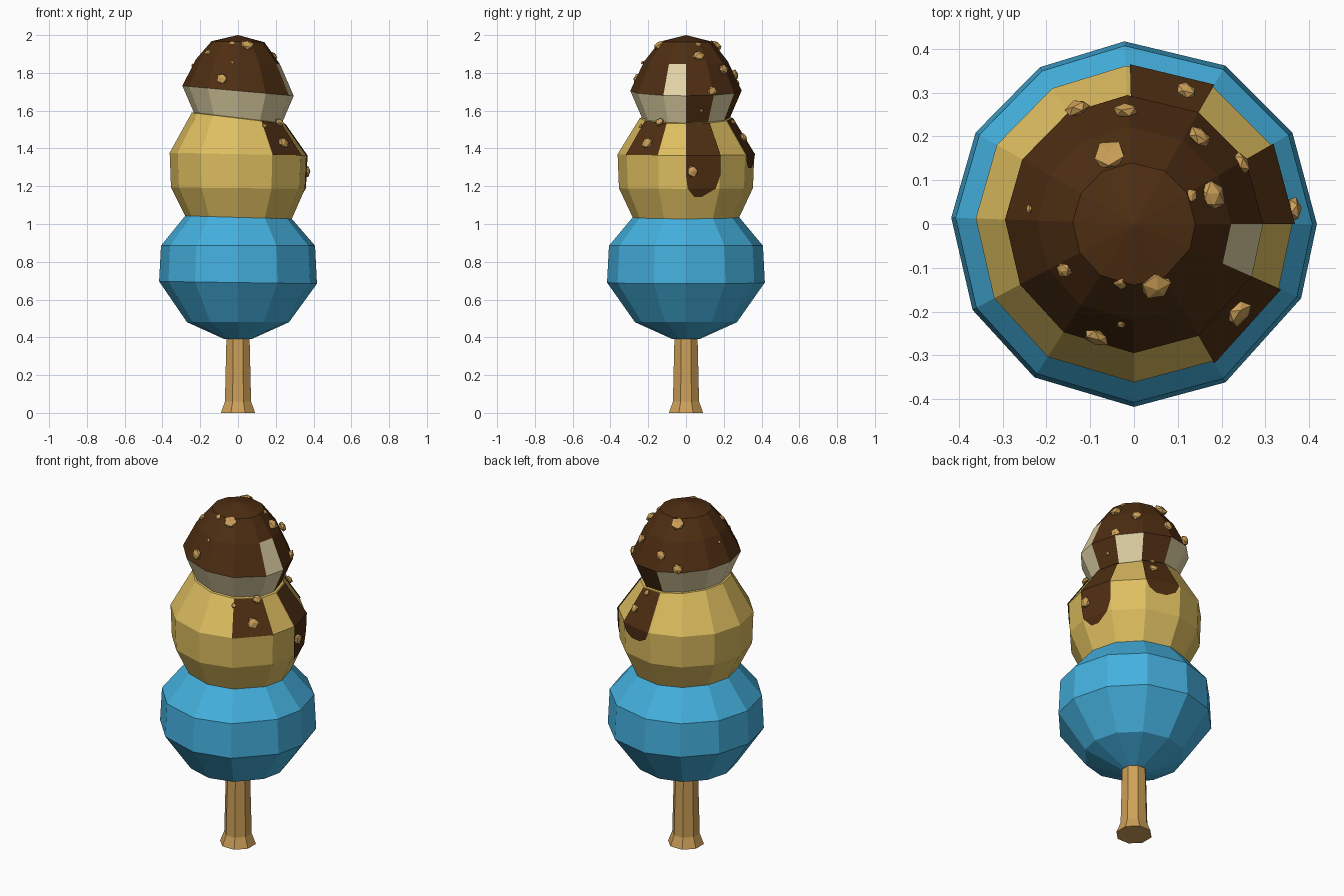
import bpy, bmesh, math, random
from mathutils import Vector

random.seed(4)
if bpy.data.objects.get("Cube"):
    bpy.data.objects.remove(bpy.data.objects["Cube"], do_unlink=True)


def make_material(name, red, green, blue):
    mat = bpy.data.materials.new(name)
    mat.use_nodes = True
    mat.diffuse_color = (red, green, blue, 1)
    mat.node_tree.nodes["Principled BSDF"].inputs["Base Color"].default_value = (red, green, blue, 1)
    return mat


blue = make_material("blue ice", .058, .434, .73)
yellow = make_material("yellow ice", .73, .515, .117)
cream = make_material("cream ice", .745, .645, .376)
chocolate = make_material("chocolate", .076, .027, .006)
wood = make_material("wood and nut", .61, .352, .098)

# Slightly uneven facet directions shared by all three scoops
ANGLES = [math.radians(a) for a in (0, 30, 60, 93, 121, 150, 178, 208, 237, 270, 300, 336)]


def finish(name, bm, *materials):
    mesh = bpy.data.meshes.new(name)
    bm.to_mesh(mesh)
    bm.free()
    for mat in materials:
        mesh.materials.append(mat)
    obj = bpy.data.objects.new(name, mesh)
    bpy.context.collection.objects.link(obj)
    return obj


def ring_point(ring, angle):
    radius, height, tilt = ring
    x = radius * math.cos(angle)
    return Vector((x, radius * math.sin(angle), height + tilt * x))


def lathe(name, rings, angles, materials, rule=None):
    """Closed faceted body; rule(band, side) picks the material slot."""
    bm = bmesh.new()
    loops = [[bm.verts.new(ring_point(ring, a)) for a in angles] for ring in rings]
    count = len(angles)
    for band, (low, high) in enumerate(zip(loops, loops[1:])):
        for side in range(count):
            after = (side + 1) % count
            face = bm.faces.new((low[side], low[after], high[after], high[side]))
            if rule:
                face.material_index = rule(band, side)
    bm.faces.new(loops[0][::-1])
    cap = bm.faces.new(loops[-1])
    if rule:
        cap.material_index = rule(len(rings), 0)
    bmesh.ops.remove_doubles(bm, verts=bm.verts, dist=.0005)
    bmesh.ops.recalc_face_normals(bm, faces=bm.faces)
    return finish(name, bm, *materials)


# Octagonal stick with a flared foot
stick_rings = [(.098, 0, 0), (.075, .06, 0), (.065, .45, 0)]
lathe("stick", stick_rings, [math.tau * (i + .5) / 8 for i in range(8)], [wood])

# Bottom and middle scoops
blue_rings = [(.07, .39, 0), (.27, .48, 0), (.418, .69, -.015), (.408, .885, 0),
              (.27, 1.05, -.02), (.12, 1.09, 0)]
lathe("bottom_scoop", blue_rings, ANGLES, [blue])

yellow_rings = [(.15, .98, 0), (.28, 1.03, -.05), (.355, 1.19, -.01), (.362, 1.37, -.02),
                (.245, 1.56, -.12), (.12, 1.59, -.1)]
lathe("middle_scoop", yellow_rings, ANGLES, [yellow])


# Top scoop dipped in chocolate, with two runs and one bare notch
def dip_rule(band, side):
    if band == 1:
        return int(side in (0, 2))
    if band == 2:
        return int(side != 11)
    return int(band > 2)


top_rings = [(.1, 1.53, -.1), (.228, 1.55, -.12), (.295, 1.705, -.09), (.222, 1.86, -.06),
             (.14, 1.965, -.02), (.001, 2, 0)]
lathe("top_scoop", top_rings, ANGLES, [cream, chocolate], dip_rule)


# Chocolate drips lying on single facets of the middle scoop
def drip(name, side, rows):
    """Rows hold (ring position, start, end) across one facet."""
    bm = bmesh.new()
    start, end = ANGLES[side], ANGLES[(side + 1) % len(ANGLES)]

    def spot(level, across):
        base = min(int(level), len(yellow_rings) - 2)
        low, high = yellow_rings[base], yellow_rings[base + 1]
        left, right = (ring_point(low, a).lerp(ring_point(high, a), level - base)
                       for a in (start, end))
        point = left.lerp(right, across)
        return point + Vector((point.x, point.y, 0)).normalized() * .006

    pairs = [[bm.verts.new(spot(level, u)) for u in (first, last)] for level, first, last in rows]
    for upper, lower in zip(pairs, pairs[1:]):
        bm.faces.new((lower[0], lower[1], upper[1], upper[0]))
    return finish(name, bm, chocolate)


drip("long_side_drip", 0, [(4, 0, 1), (3, 0, 1), (2.4, 0, 1), (2, .05, .87), (1.75, .25, .5)])
drip("back_drip", 2, [(4, 0, .95), (3, 0, .95), (2.75, .1, .85), (2.6, .3, .6)])
drip("front_drip", 10, [(4, 0, 1), (3, 0, 1)])

# Chopped nuts: x, y, z and size
NUTS = [
    (-.055, .155, 1.945, .04), (-.13, .265, 1.74, .03), (-.02, .26, 1.79, .03),
    (.15, .2, 1.82, .03), (.12, .305, 1.46, .026), (.245, .14, 1.7, .03),
    (.18, .065, 1.89, .034), (.13, .065, 1.95, .018), (.365, .035, 1.28, .034),
    (-.24, .035, 1.84, .011), (-.16, -.105, 1.91, .02), (-.03, -.13, 1.955, .02),
    (.05, -.14, 1.945, .037), (-.085, -.26, 1.77, .03), (.24, -.205, 1.43, .034),
    (.22, -.14, 1.54, .026), (-.03, -.23, 1.855, .011), (.14, -.24, 1.52, .014),
    (.25, .08, 1.6, .012), (.08, .25, 1.54, .018),
]
bm = bmesh.new()
for x, y, z, size in NUTS:
    spot = Vector((x, y, z))
    outward = spot - Vector((0, 0, 1.72 if z > 1.58 else 1.3))
    turn = outward.to_track_quat("Z", "Y")
    for v in bmesh.ops.create_icosphere(bm, subdivisions=1, radius=size)["verts"]:
        v.co *= random.uniform(.85, 1.1)
        v.co.z *= .6
        v.co = spot + turn @ v.co
finish("chopped_nuts", bm, wood)
